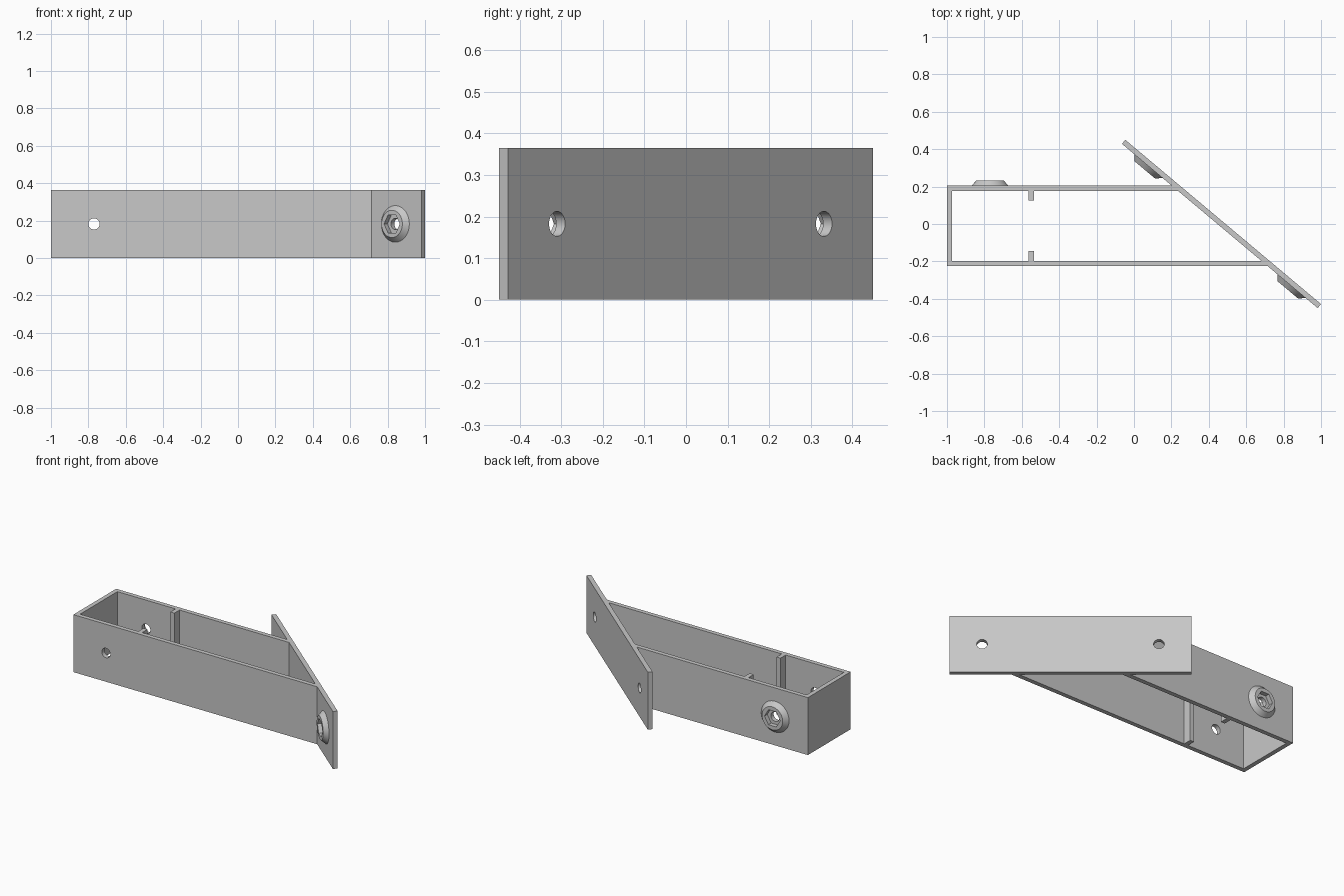
import bpy
import bmesh
from math import sin, cos, pi, radians
from mathutils import Vector, Matrix

cube = bpy.data.objects.get("Cube")
if cube:
    bpy.data.objects.remove(cube, do_unlink=True)

HEIGHT, WALL = 0.365, 0.028
FRONT, BACK, LEFT = -0.225, 0.205, -1.0
HOLE_R, BOSS_R, BOSS_TOP_R, HEX_R, BOSS_H = 0.03, 0.098, 0.073, 0.055, 0.028
MID = HEIGHT / 2

# Slanted plate directions
ANGLE = radians(40)
along = Vector((cos(ANGLE), -sin(ANGLE), 0))
outward = Vector((sin(ANGLE), cos(ANGLE), 0))
PLATE_LEN = 1.366
inner_start = Vector((-0.0645, 0.4285, 0))

metal = bpy.data.materials.new("plain grey")
metal.use_nodes = True
grey = (0.58, 0.58, 0.58, 1)
metal.diffuse_color = grey
metal.node_tree.nodes["Principled BSDF"].inputs["Base Color"].default_value = grey


def loft(name, lower, upper):
    """Closed solid between two matching rings of points."""
    bm = bmesh.new()
    a = [bm.verts.new(p) for p in lower]
    b = [bm.verts.new(p) for p in upper]
    bm.faces.new(a[::-1])
    bm.faces.new(b)
    for i in range(len(a)):
        j = (i + 1) % len(a)
        bm.faces.new((a[i], a[j], b[j], b[i]))
    bmesh.ops.recalc_face_normals(bm, faces=bm.faces)
    mesh = bpy.data.meshes.new(name)
    bm.to_mesh(mesh)
    bm.free()
    mesh.materials.append(metal)
    ob = bpy.data.objects.new(name, mesh)
    bpy.context.collection.objects.link(ob)
    return ob


def prism(name, outline):
    return loft(name, [(x, y, 0) for x, y in outline],
                [(x, y, HEIGHT) for x, y in outline])


def disc(name, centre, normal, r0, r1, start, end, sides=48):
    """Cone or cylinder along a horizontal normal, with a corner pointing sideways."""
    side = Vector((0, 0, 1)).cross(normal)

    def ring(r, d):
        return [centre + normal * d + side * (r * cos(2 * pi * i / sides))
                + Vector((0, 0, r * sin(2 * pi * i / sides))) for i in range(sides)]
    return loft(name, ring(r0, start), ring(r1, end))


def activate(ob):
    bpy.ops.object.select_all(action='DESELECT')
    ob.select_set(True)
    bpy.context.view_layer.objects.active = ob


def cut(ob, cutter):
    cutter.hide_render = True
    mod = ob.modifiers.new("cut", 'BOOLEAN')
    mod.operation, mod.solver, mod.object = 'DIFFERENCE', 'EXACT', cutter
    activate(ob)
    bpy.ops.object.modifier_apply(modifier=mod.name)
    bpy.data.objects.remove(cutter, do_unlink=True)


def plate_x(y):
    """Where the plate's inner face crosses a given depth."""
    return inner_start.x + (inner_start.y - y) * cos(ANGLE) / sin(ANGLE)


def screw_boss(name, centre, normal):
    boss = disc(name, centre, normal, BOSS_R, BOSS_TOP_R, 0, BOSS_H)
    cut(boss, disc("hex_cutter", centre, normal, HEX_R, HEX_R, -0.02, 0.06, 6))
    return boss


# U-shaped channel, its open end mitred against the plate
fi, bi = FRONT + WALL, BACK - WALL
channel = prism("channel", [
    (LEFT, FRONT), (plate_x(FRONT), FRONT), (plate_x(fi), fi), (LEFT + WALL, fi),
    (LEFT + WALL, bi), (plate_x(bi), bi), (plate_x(BACK), BACK), (LEFT, BACK)])
back_mount = Vector((-0.77, BACK, MID))
cut(channel, disc("hole_cutter", back_mount, Vector((0, 1, 0)), HOLE_R, HOLE_R, -0.6, 0.1))

# Slanted end plate
corners = [inner_start, inner_start + along * PLATE_LEN,
           inner_start + along * PLATE_LEN + outward * WALL, inner_start + outward * WALL]
plate = prism("end_plate", [(p.x, p.y) for p in corners])
parts = [channel, plate]

# Plate holes and bosses
for label, t in (("back", 0.184), ("front", PLATE_LEN - 0.184)):
    c = inner_start + along * t + Vector((0, 0, MID))
    cut(plate, disc("hole_cutter", c, outward, HOLE_R, HOLE_R, -0.05, 0.08))
    parts.append(screw_boss("plate_boss_" + label, c, -outward))

# Boss on the back wall
parts.append(screw_boss("wall_boss", back_mount, Vector((0, 1, 0))))

# Stop ribs inside the channel
for label, y0, y1 in (("front", fi, fi + 0.052), ("back", bi - 0.052, bi)):
    parts.append(prism("stop_rib_" + label,
                       [(-0.563, y0), (-0.535, y0), (-0.535, y1), (-0.563, y1)]))

for ob in parts:
    activate(ob)
    bpy.ops.object.shade_smooth_by_angle(angle=radians(25))
